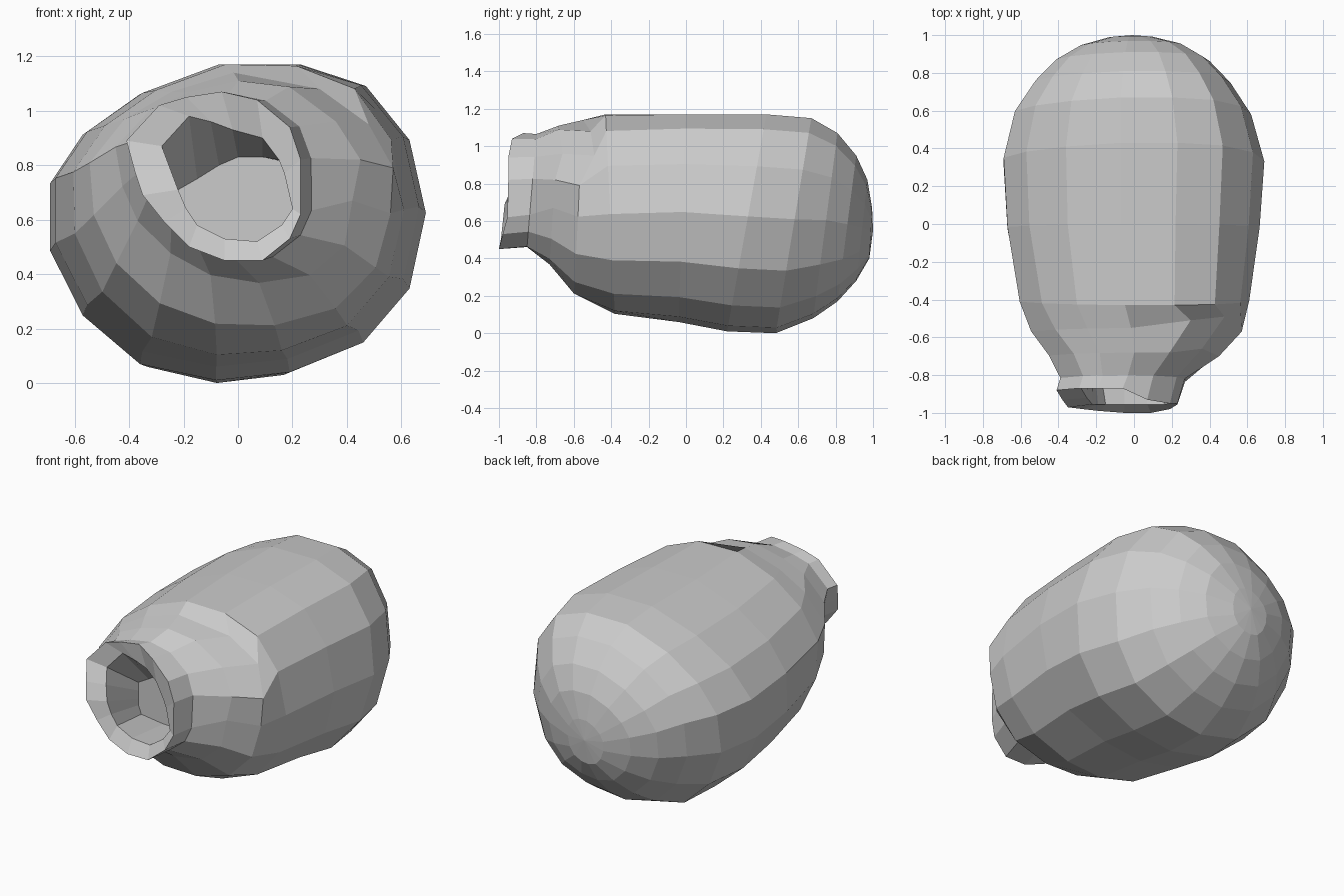
import bpy, bmesh

# Cross-sections (x, z), matching point for point: widest body, mouth lip, opening, cavity end
BODY = [(-.69, .73), (-.69, .48), (-.57, .24), (-.36, .06), (-.08, 0), (.19, .03), (.46, .14), (.63, .34),
        (.69, .62), (.63, .89), (.47, 1.09), (.23, 1.17), (-.07, 1.17), (-.36, 1.06), (-.57, .91)]
LIP = [(-.41, .89), (-.38, .78), (-.35, .69), (-.27, .59), (-.18, .50), (-.05, .45), (.09, .45), (.19, .53),
       (.23, .62), (.23, .82), (.19, .94), (.07, 1.04), (-.06, 1.07), (-.19, 1.05), (-.29, 1.02)]
HOLE = [(-.28, .87), (-.25, .79), (-.22, .71), (-.19, .64), (-.15, .58), (-.05, .53), (.07, .52), (.16, .58),
        (.20, .64), (.17, .77), (.15, .82), (.09, .90), (-.02, .93), (-.10, .96), (-.18, .98)]
END = [(-.22, .71), (-.22, .66), (-.22, .61), (-.22, .57), (-.20, .52), (-.05, .50), (.07, .50), (.17, .52),
       (.21, .59), (.22, .72), (.18, .81), (.09, .83), (0, .83), (-.07, .80), (-.15, .75)]
# Depth of the uneven lip, per point
LIP_Y = [-.88, -.93, -.97, -.98, -.99, -1, -1, -.98, -.955, -.95, -.95, -.93, -.87, -.87, -.87]
# Stations: y at bottom, y at top, x min, x max, z min, z max, blend toward lip shape
STATIONS = [(.98, .995, -.13, .11, .40, .67, 0), (.91, .97, -.28, .27, .28, .82, 0),
            (.81, .91, -.41, .40, .17, .95, 0), (.68, .81, -.52, .51, .08, 1.07, 0),
            (.48, .67, -.63, .62, 0, 1.15, 0), (.22, .43, -.69, .69, .01, 1.17, 0),
            (-.04, .0, -.67, .665, .06, 1.17, 0), (-.38, -.43, -.605, .61, .095, 1.17, .1),
            (-.60, -.55, -.545, .56, .195, 1.14, .3), (-.73, -.68, -.45, .44, .36, 1.11, .6),
            (-.85, -.80, -.39, .27, .46, 1.065, .95)]
# Flattened upper right shoulder: (station, point) -> position
SHOULDER = {(8, 9): (.57, -.57, .79), (8, 10): (.48, -.49, .95), (8, 11): (.30, -.51, 1.08),
            (9, 8): (.42, -.71, .67), (9, 9): (.45, -.70, .82), (9, 10): (.36, -.66, .96)}


def unit(points):
    xs, zs = zip(*points)
    return [((x - min(xs)) / (max(xs) - min(xs)), (z - min(zs)) / (max(zs) - min(zs))) for x, z in points]


bm = bmesh.new()
rings = []


def ring(points):
    rings.append([bm.verts.new(p) for p in points])


# Rounded body with tilted rings, narrowing to the neck
for k, (y0, y1, x0, x1, z0, z1, t) in enumerate(STATIONS):
    pts = []
    for i, ((u, v), (s, w)) in enumerate(zip(unit(BODY), unit(LIP))):
        a, b = u + (s - u) * t, v + (w - v) * t
        p = (x0 + (x1 - x0) * a, y0 + (y1 - y0) * b, z0 + (z1 - z0) * b)
        pts.append(SHOULDER.get((k, i), p))
    ring(pts)

# Uneven lip, bevelled opening and short cavity sinking slightly downward
ring([(x, y, z) for (x, z), y in zip(LIP, LIP_Y)])
ring([(x, max(y, -.965) + .01, z) for (x, z), y in zip(HOLE, LIP_Y)])
ring([(x, -.65, z) for x, z in END])

n = len(BODY)
for a, b in zip(rings, rings[1:]):
    for i in range(n):
        j = (i + 1) % n
        bm.faces.new((a[i], a[j], b[j], b[i]))
bm.faces.new(rings[-1])

# Rear tip
tip = bm.verts.new((-.01, 1.0, .55))
for i in range(n):
    bm.faces.new((tip, rings[0][(i + 1) % n], rings[0][i]))
bmesh.ops.recalc_face_normals(bm, faces=bm.faces)

mesh = bpy.data.meshes.new("hollow_pod")
bm.to_mesh(mesh)
bm.free()
bpy.context.collection.objects.link(bpy.data.objects.new("hollow_pod", mesh))
